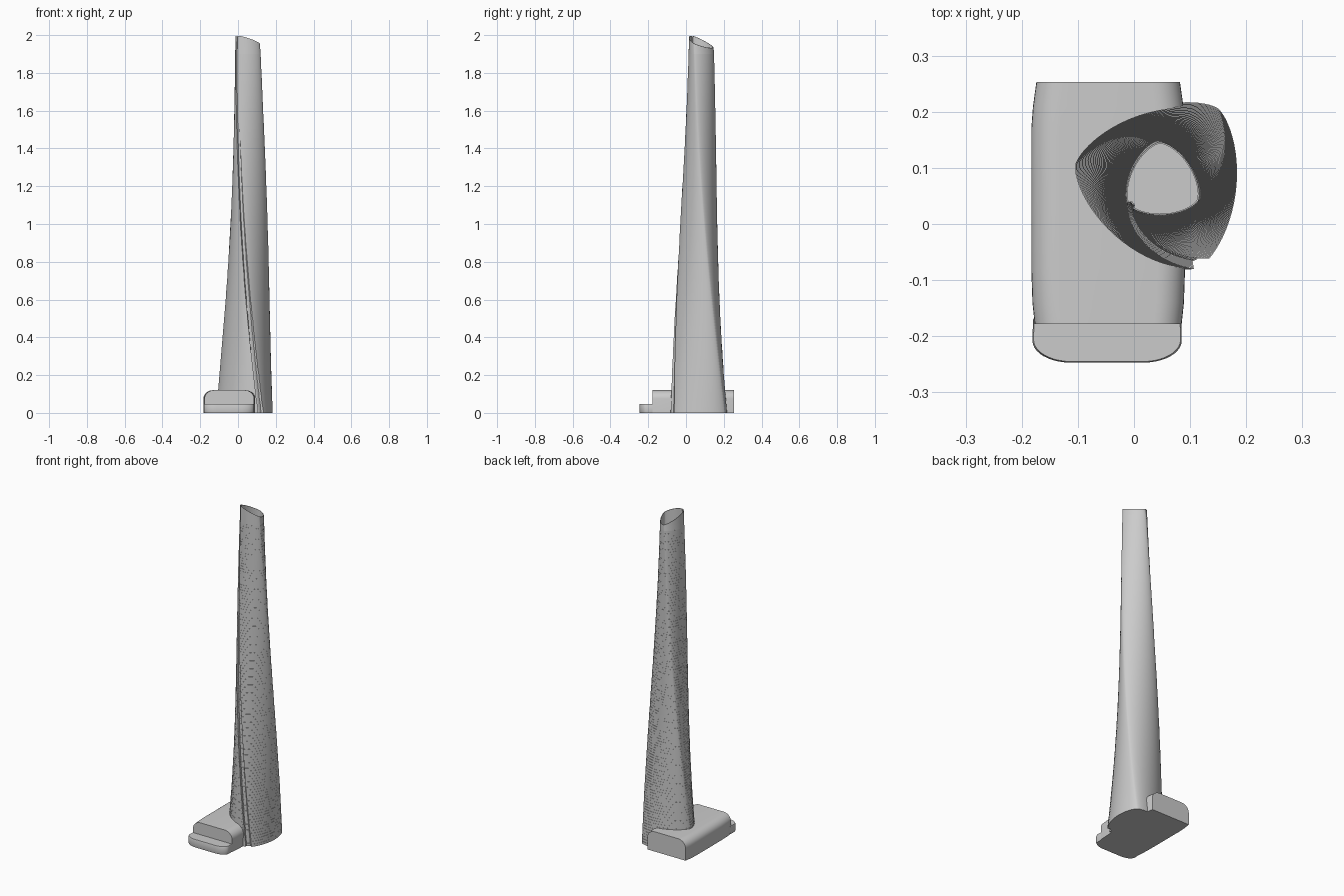
import bpy, bmesh
from math import sin, cos, radians, exp, pi
from mathutils import Vector

if "Cube" in bpy.data.objects:
    bpy.data.objects.remove(bpy.data.objects["Cube"])

grey = bpy.data.materials.new("light_grey")
grey.use_nodes = True
colour = (0.6, 0.6, 0.6, 1)
grey.diffuse_color = colour
grey.node_tree.nodes["Principled BSDF"].inputs["Base Color"].default_value = colour


def loft(name, rings, angle=30):
    """Skin a list of equal closed rings, cap both ends and shade it."""
    bm = bmesh.new()
    loops = [[bm.verts.new(p) for p in ring] for ring in rings]
    for a, b in zip(loops, loops[1:]):
        n = len(a)
        for i in range(n):
            j = (i + 1) % n
            bm.faces.new((a[i], a[j], b[j], b[i]))
    bm.faces.new(loops[0][::-1])
    bm.faces.new(loops[-1])
    bmesh.ops.recalc_face_normals(bm, faces=bm.faces)
    mesh = bpy.data.meshes.new(name)
    bm.to_mesh(mesh)
    bm.free()
    obj = bpy.data.objects.new(name, mesh)
    bpy.context.collection.objects.link(obj)
    mesh.materials.append(grey)
    bpy.ops.object.select_all(action='DESELECT')
    obj.select_set(True)
    bpy.context.view_layer.objects.active = obj
    bpy.ops.object.shade_smooth_by_angle(angle=radians(angle))
    return obj


# Tower: rounded triangle, tapering and twisting, with a spiral groove
CENTRE = Vector((0.05, 0.074, 0))
SIDES = 96
FLOORS = 120
CROWN = 1.9


def section(level, z, scale=1.0):
    """Rounded triangle with the taper and twist of the given level."""
    size = 0.149 * exp(-0.42 * level) * scale
    turn = radians(173 - 40.5 * level)
    ring = []
    for i in range(SIDES):
        t = 2 * pi * i / SIDES
        out, along = 1 + 0.11 * cos(3 * t), -0.33 * sin(3 * t)
        groove = abs(t - radians(124)) < radians(19)
        r = size * (0.91 if groove else 1)
        a = t + turn
        ring.append(CENTRE + Vector((r * (out * cos(a) - along * sin(a)),
                                     r * (out * sin(a) + along * cos(a)), z)))
    return ring


def slanted(ring):
    """Lay a ring on the sloping roof line."""
    return [Vector((p.x, p.y, min(2, 2 - 0.3 * (p.x + 0.01) - 0.4 * (p.y - 0.025))))
            for p in ring]


# Each floor is a straight slab, leaving a fine ledge below the next
rings = []
step = CROWN / FLOORS
for f in range(FLOORS):
    rings += [section(f * step, f * step), section(f * step, (f + 1) * step)]

# Open crown with a thin wall and a sunken deck
rings += [section(CROWN, CROWN),
          slanted(section(1.97, 0)),
          slanted(section(1.97, 0, 0.96)),
          section(1.97, 1.85, 0.96)]
loft("twisted_tower", rings)


# Podium: arched section drawn along y, slightly drawn in at both ends
def arch(y, half, height, radius_x, radius_z):
    right = [(half, 0)]
    for k in range(9):
        a = pi / 2 * k / 8
        right.append((half - radius_x * (1 - cos(a)),
                      height - radius_z * (1 - sin(a))))
    outline = right + [(-x, z) for x, z in reversed(right)]
    return [Vector((x - 0.046, y, z)) for x, z in outline]


podium = [(-0.178, 0.131), (-0.14, 0.135), (-0.08, 0.137),
          (0.17, 0.137), (0.21, 0.134), (0.253, 0.128)]
loft("podium", [arch(y, half, 0.12, 0.05, 0.045) for y, half in podium])

# Low front step with rounded plan corners
plan = [(0.132, -0.17)]
for k in range(11):
    a = pi / 2 * k / 10
    plan.append((0.065 + 0.068 * cos(a), -0.208 - 0.039 * sin(a)))
plan += [(-x, y) for x, y in reversed(plan)]


def step_ring(z, inset):
    return [Vector((x * (1 - inset) - 0.048, y + inset * 0.13, z)) for x, y in plan]


loft("front_step", [step_ring(0, 0.015), step_ring(0.008, 0),
                    step_ring(0.042, 0), step_ring(0.048, 0.015)])
